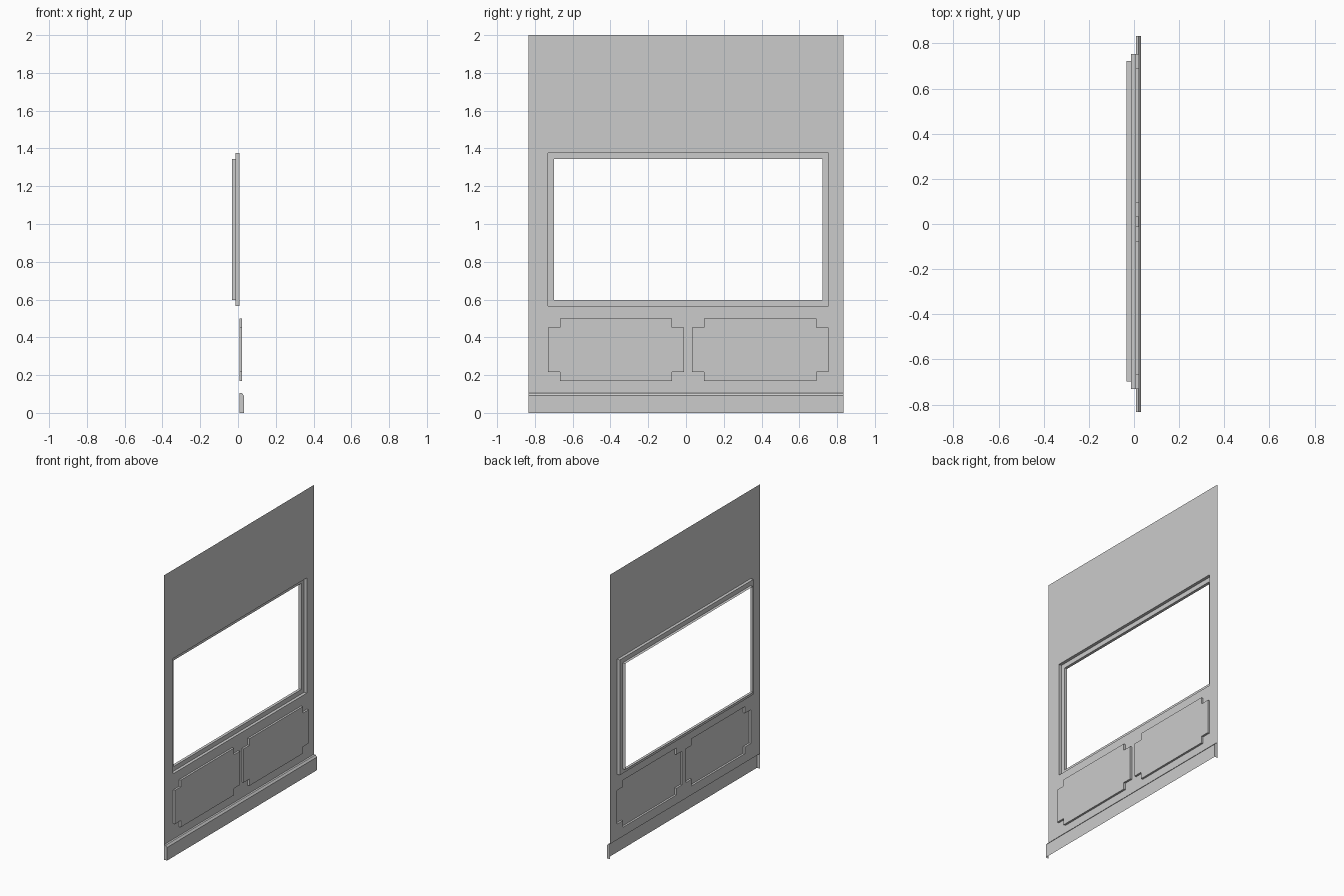
import bpy, bmesh

if "Cube" in bpy.data.objects:
    bpy.data.objects.remove(bpy.data.objects["Cube"])

WALL_X, STEP_X, BACK_X = 0.008, -0.013, -0.033
PANEL_X, BASE_X, BASE_TOP, HALF_W = 0.022, 0.031, 0.106, 0.833


def rect(y0, y1, z0, z1):
    return [(y0, z0), (y1, z0), (y1, z1), (y0, z1)]


def notched(y0, y1, z0, z1, a=0.064, b=0.047):
    return [(y0 + a, z0), (y1 - a, z0), (y1 - a, z0 + b), (y1, z0 + b),
            (y1, z1 - b), (y1 - a, z1 - b), (y1 - a, z1), (y0 + a, z1),
            (y0 + a, z1 - b), (y0, z1 - b), (y0, z0 + b), (y0 + a, z0 + b)]


def finish(bm, name):
    me = bpy.data.meshes.new(name)
    bm.to_mesh(me)
    bm.free()
    ob = bpy.data.objects.new(name, me)
    bpy.context.collection.objects.link(ob)
    return ob


def loop_verts(bm, outline, x):
    return [bm.verts.new((x, y, z)) for y, z in outline]


def bridge(bm, a, b):
    for i in range(len(a)):
        j = (i + 1) % len(a)
        bm.faces.new((a[i], a[j], b[j], b[i]))


window_outer = rect(-0.731, 0.754, 0.566, 1.376)
window_inner = rect(-0.699, 0.722, 0.598, 1.344)
panels = {"left_panel": notched(-0.731, -0.011, 0.169, 0.5),
          "right_panel": notched(0.032, 0.754, 0.169, 0.5)}

# Wall sheet with openings for the window and the pressed panels
bm = bmesh.new()
edges = []
for outline in [rect(-HALF_W, HALF_W, BASE_TOP, 2.0), window_outer, *panels.values()]:
    vs = loop_verts(bm, outline, WALL_X)
    edges += [bm.edges.new((vs[i - 1], vs[i])) for i in range(len(vs))]
bmesh.ops.triangle_fill(bm, edges=edges, use_beauty=True, normal=(1, 0, 0))
finish(bm, "wall_sheet")

# Stepped window recess, open at the back
bm = bmesh.new()
rings = [loop_verts(bm, o, x) for o, x in
         [(window_outer, WALL_X), (window_outer, STEP_X),
          (window_inner, STEP_X), (window_inner, BACK_X)]]
for a, b in zip(rings, rings[1:]):
    bridge(bm, b, a)
finish(bm, "window_recess")

# Raised panels with notched corners, hollow behind
for name, outline in panels.items():
    bm = bmesh.new()
    low, high = loop_verts(bm, outline, WALL_X), loop_verts(bm, outline, PANEL_X)
    bridge(bm, low, high)
    bm.faces.new(high)
    finish(bm, name)

# Baseboard with a sloped top edge and closed ends
profile = [(WALL_X, BASE_TOP), (0.02, 0.105), (BASE_X, 0.092), (BASE_X, 0)]
bm = bmesh.new()
ends = [[bm.verts.new((x, y, z)) for x, z in profile] for y in (-HALF_W, HALF_W)]
for i in range(len(profile) - 1):
    bm.faces.new((ends[0][i], ends[0][i + 1], ends[1][i + 1], ends[1][i]))
for end, y in zip(ends, (-HALF_W, HALF_W)):
    bm.faces.new(end + [bm.verts.new((WALL_X, y, 0))])
bmesh.ops.recalc_face_normals(bm, faces=bm.faces)
finish(bm, "baseboard")
